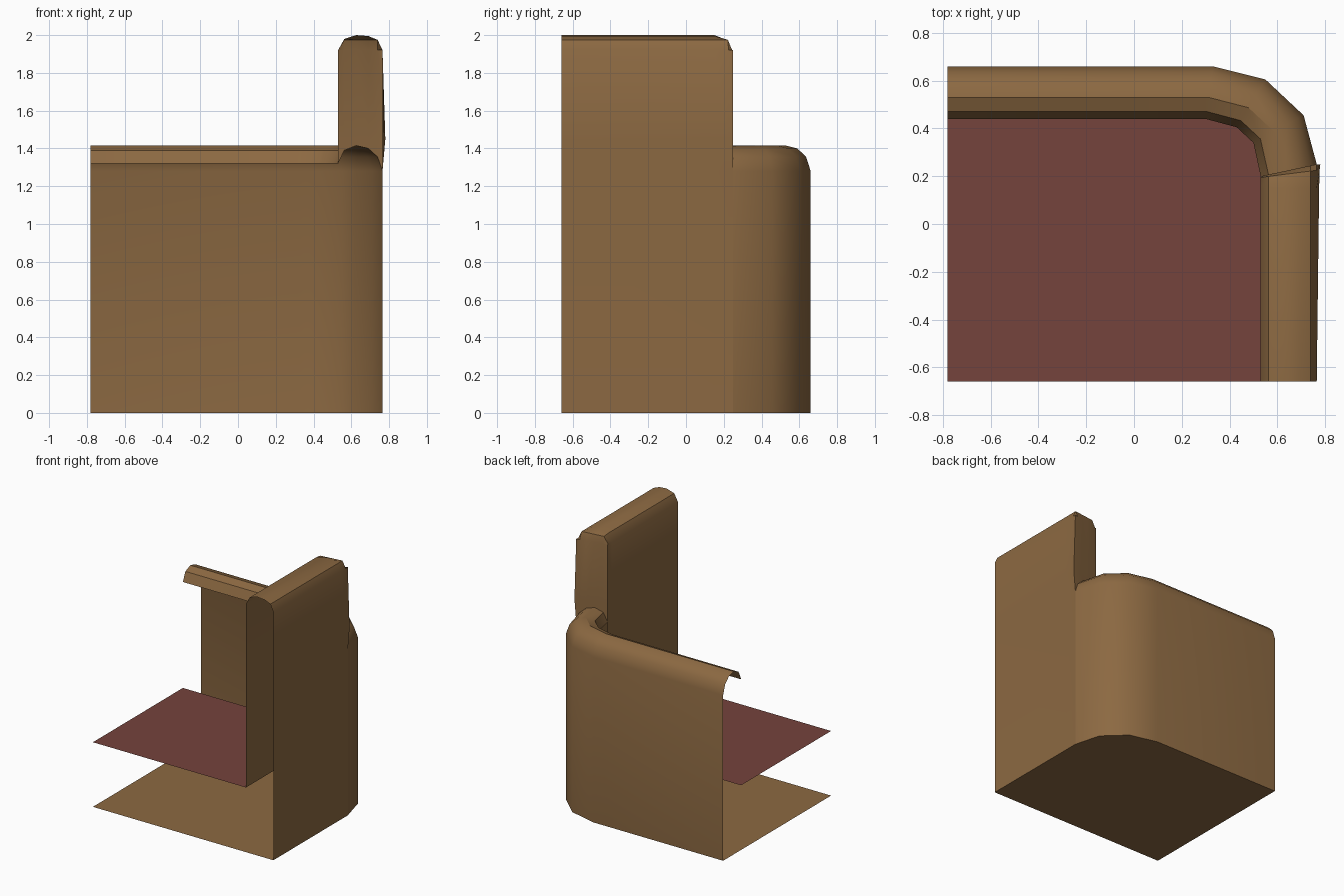
import bpy
import bmesh

default = bpy.data.objects.get("Cube")
if default:
    bpy.data.objects.remove(default, do_unlink=True)


def material(name, colour):
    mat = bpy.data.materials.new(name)
    mat.use_nodes = True
    mat.diffuse_color = (*colour, 1)
    mat.node_tree.nodes["Principled BSDF"].inputs["Base Color"].default_value = (*colour, 1)
    return mat


brown = material("tan brown", (0.262, 0.141, 0.054))
red = material("dark red", (0.178, 0.056, 0.045))


def finish(name, bm, mat):
    bmesh.ops.remove_doubles(bm, verts=bm.verts, dist=0.0005)
    mesh = bpy.data.meshes.new(name)
    bm.to_mesh(mesh)
    bm.free()
    mesh.materials.append(mat)
    obj = bpy.data.objects.new(name, mesh)
    bpy.context.collection.objects.link(obj)
    bpy.ops.object.select_all(action="DESELECT")
    obj.select_set(True)
    bpy.context.view_layer.objects.active = obj
    bpy.ops.object.shade_smooth_by_angle(angle=0.61)
    return obj


def loft(bm, rows):
    """Skin a list of equally long point rows with quads."""
    grid = [[bm.verts.new(p) for p in row] for row in rows]
    for a, b in zip(grid, grid[1:]):
        for j in range(len(a) - 1):
            bm.faces.new((a[j], a[j + 1], b[j + 1], b[j]))


def sheet(name, outline, z, mat):
    bm = bmesh.new()
    bm.faces.new([bm.verts.new((x, y, z)) for x, y in outline])
    return finish(name, bm, mat)


# Plan lines of the outer wall and the inner edge, from side end to arm
outer = [(-0.78, 0.66), (0.33, 0.66), (0.55, 0.605), (0.71, 0.455), (0.765, 0.25)]
inner = [(-0.78, 0.44), (0.30, 0.44), (0.43, 0.405), (0.50, 0.34), (0.53, 0.20)]
FRONT = -0.66

# Rounded rail: depth from outer (0) to inner (1), low and high heights
depths = [0, 0.11, 0.32, 0.59, 0.86, 1]
low = [1.28, 1.355, 1.40, 1.415, 1.39, 1.32]
high = [1.92, 1.975, 1.995, 2.0, 1.98, 1.92]
MID = 1.45

# Backrest: outer wall with rolled top rail
bm = bmesh.new()
section = [(0, 0)] + list(zip(depths, low))
loft(bm, [[(ox + (ix - ox) * t, oy + (iy - oy) * t, z) for t, z in section]
          for (ox, oy), (ix, iy) in zip(outer, inner)])
finish("backrest", bm, brown)


# Arm: tall side panel, open at the front, with a rounded rear top
def arm_point(t, z, y, bulge=0.0):
    return (0.765 - 0.235 * t + bulge, y, z)


def arm_row(y, skew, top, bulge=0.0):
    ends = [(0, 0), (0, low[0]), (0, MID)]
    crown = [(t, min(z, top)) for t, z in zip(depths, high)]
    return [arm_point(t, z, y - skew * t, bulge if z == MID and t == 0 else 0)
            for t, z in ends + crown + [(1, MID), (1, 0.5)]]


bm = bmesh.new()
loft(bm, [arm_row(0.25, 0.05, 1.92, 0.015),
          arm_row(0.225, 0.03, 1.975, 0.012),
          arm_row(0.15, 0, 2.0, 0.010),
          arm_row(FRONT, 0, 2.0)])
loft(bm, [[arm_point(t, z, 0.25 - 0.05 * t, 0.015 if z == MID and t == 0 else 0)
           for t, z in zip(depths, heights)]
          for heights in (low, [MID] * 6, [1.92] * 6)])
finish("arm", bm, brown)

# Seat and base panels
sheet("seat", [(-0.78, FRONT), (0.53, FRONT)] + inner[::-1], 0.5, red)
sheet("base", outer + [(0.765, FRONT), (-0.78, FRONT)], 0, brown)
